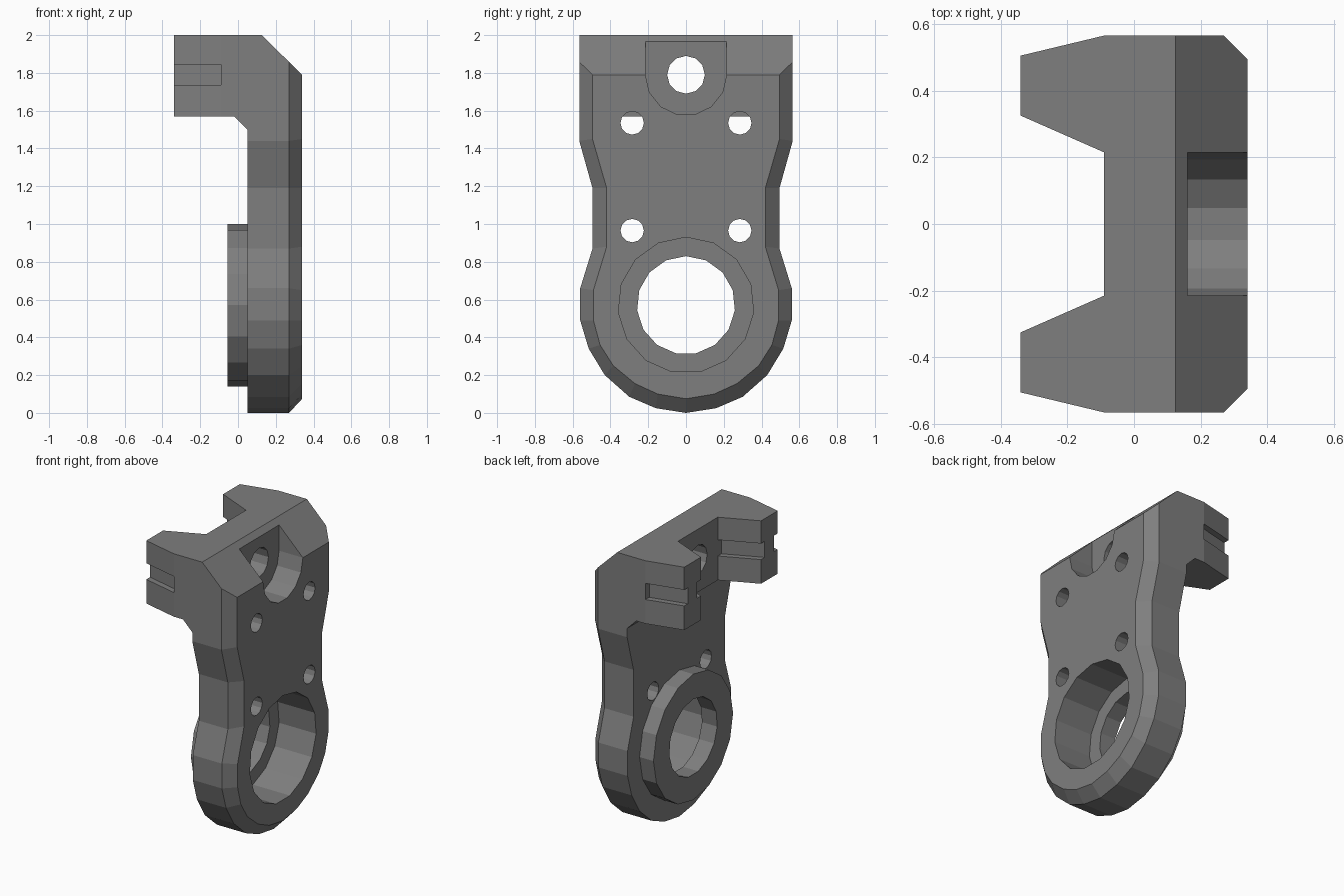
import bpy, bmesh
from math import cos, sin, pi

old = bpy.data.objects.get("Cube")
if old:
    bpy.data.objects.remove(old, do_unlink=True)

grey = bpy.data.materials.new("dark_grey")
grey.use_nodes = True
grey.diffuse_color = (0.21, 0.21, 0.21, 1)
grey.node_tree.nodes["Principled BSDF"].inputs["Base Color"].default_value = grey.diffuse_color


def loft(name, sections):
    """Solid skinned through matching closed loops of 3D points."""
    bm = bmesh.new()
    rings = [[bm.verts.new(p) for p in s] for s in sections]
    n = len(rings[0])
    for a, b in zip(rings, rings[1:]):
        for i in range(n):
            j = (i + 1) % n
            bm.faces.new((a[i], a[j], b[j], b[i]))
    bm.faces.new(rings[0][::-1])
    bm.faces.new(rings[-1])
    bmesh.ops.recalc_face_normals(bm, faces=bm.faces)
    mesh = bpy.data.meshes.new(name)
    bm.to_mesh(mesh)
    bm.free()
    mesh.materials.append(grey)
    ob = bpy.data.objects.new(name, mesh)
    bpy.context.collection.objects.link(ob)
    return ob


def prism_x(name, pts, x0, x1):
    return loft(name, [[(x, y, z) for y, z in pts] for x in (x0, x1)])


def prism_y(name, pts, y0, y1):
    return loft(name, [[(x, y, z) for x, z in pts] for y in (y0, y1)])


def prism_z(name, pts, z0, z1):
    return loft(name, [[(x, y, z) for x, y in pts] for z in (z0, z1)])


def disc(name, y, z, r, sides, x0, x1):
    pts = [(y + r * sin(2 * pi * i / sides), z + r * cos(2 * pi * i / sides))
           for i in range(sides)]
    return prism_x(name, pts, x0, x1)


def mirrored(half):
    return half + [(-y, z) for y, z in reversed(half) if y > 0]


def combine(target, tool, operation):
    """Boolean the tool into the target, then discard the tool."""
    mod = target.modifiers.new("bool", "BOOLEAN")
    mod.object, mod.operation, mod.solver = tool, operation, "EXACT"
    deps = bpy.context.evaluated_depsgraph_get()
    mesh = bpy.data.meshes.new_from_object(target.evaluated_get(deps))
    target.modifiers.remove(mod)
    target.data = mesh
    bpy.data.objects.remove(tool, do_unlink=True)


# Waisted plate with a bevelled front rim
outer = mirrored([(0, 0), (0.16, 0.025), (0.3, 0.085), (0.43, 0.2), (0.515, 0.34),
                  (0.56, 0.49), (0.56, 0.66), (0.495, 0.87), (0.495, 1.19),
                  (0.565, 1.44), (0.565, 2)])
inner = mirrored([(0, 0.075), (0.15, 0.1), (0.27, 0.155), (0.385, 0.25), (0.455, 0.36),
                  (0.49, 0.49), (0.49, 0.65), (0.42, 0.88), (0.42, 1.19),
                  (0.495, 1.45), (0.495, 2)])
bracket = loft("bracket_body", [[(x, y, z) for y, z in loop]
                                for x, loop in ((0.05, outer), (0.27, outer), (0.34, inner))])

# Head block with two tapered rear arms
head = prism_y("head_block", [(-0.34, 1.57), (-0.02, 1.57), (0.05, 1.5), (0.2, 1.5),
                              (0.2, 2), (-0.34, 2)], -0.565, 0.565)
side = [(0.2, 0.565), (-0.09, 0.565), (-0.34, 0.505), (-0.34, 0.325), (-0.09, 0.215)]
plan = side + [(x, -y) for x, y in reversed(side)]
combine(head, prism_z("head_plan", plan, 1.3, 2.2), "INTERSECT")
combine(bracket, head, "UNION")

# Raised bearing collar on the rear
combine(bracket, disc("collar", 0, 0.57, 0.43, 16, -0.055, 0.15), "UNION")


def cut(tool):
    combine(bracket, tool, "DIFFERENCE")


# Sloping top front edge
cut(prism_y("slope_cut", [(0.125, 2), (0.34, 1.79), (0.5, 1.634), (0.5, 2.2), (0.125, 2.2)], -1, 1))

# Bearing bore and counterbore
cut(disc("bore", 0, 0.57, 0.26, 15, -0.3, 0.5))
cut(disc("counterbore", 0, 0.57, 0.36, 15, 0.06, 0.5))

# Round-bottomed pocket with a through hole
arc = [(0.215 * cos(pi * i / 7), 1.79 - 0.215 * sin(pi * i / 7)) for i in range(8)]
cut(prism_x("pocket", arc + [(-0.215, 2.1), (0.215, 2.1)], 0.16, 0.5))
cut(disc("pocket_hole", 0, 1.79, 0.1, 12, -0.3, 0.3))

# Screw holes and arm grooves on both sides
for s in (1, -1):
    cut(disc("lower_screw_hole", s * 0.285, 0.965, 0.062, 12, -0.02, 0.5))
    cut(disc("upper_screw_hole", s * 0.285, 1.535, 0.062, 12, -0.02, 0.5))
    for groove in ([(-0.4, 0.45), (-0.09, 0.525), (-0.09, 0.7), (-0.4, 0.7)],
                   [(-0.4, 0.391), (-0.09, 0.255), (-0.09, 0.1), (-0.4, 0.1)]):
        cut(prism_z("groove", [(x, s * y) for x, y in groove], 1.735, 1.845))
